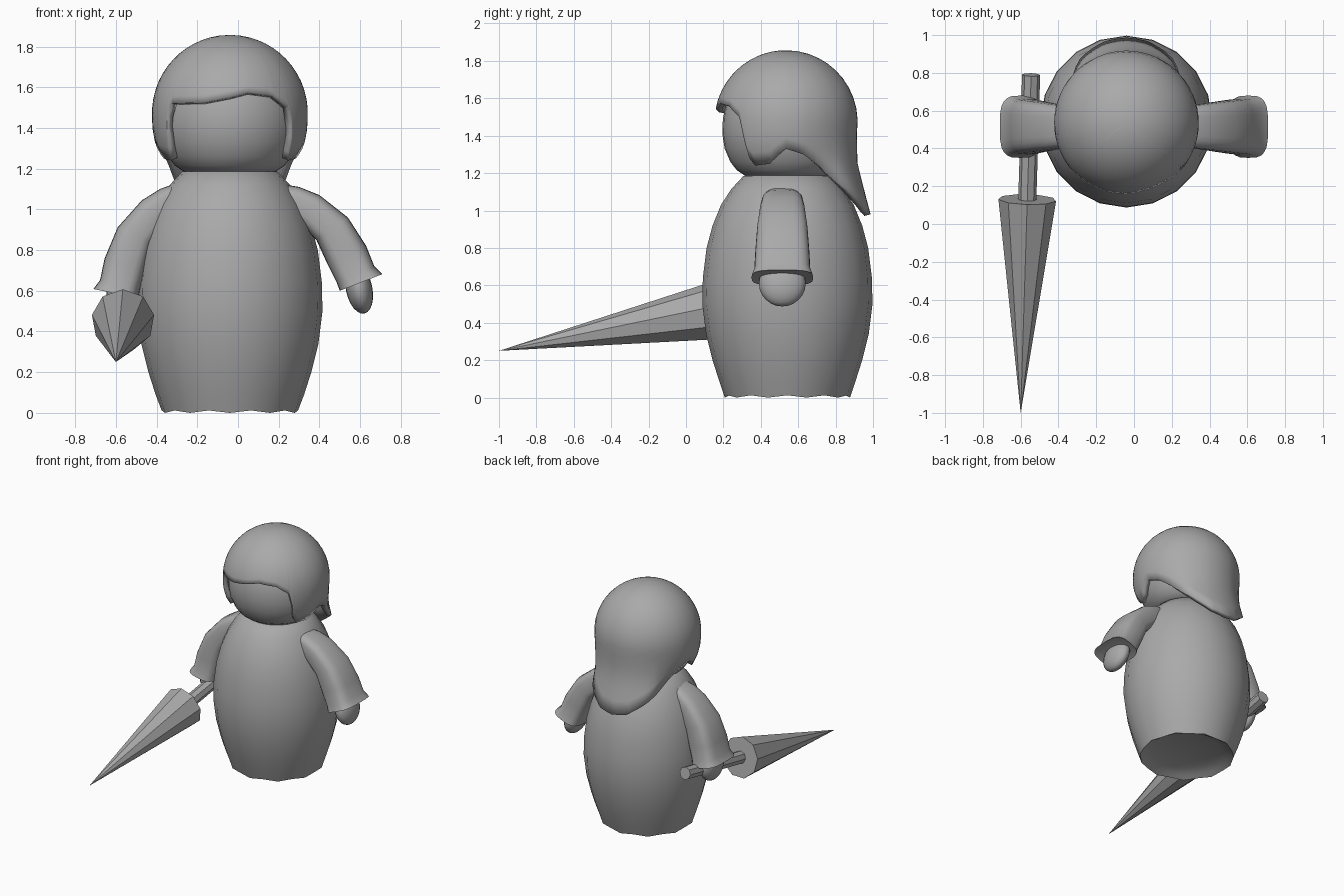
import bpy, bmesh, math
from mathutils import Vector, Matrix

if "Cube" in bpy.data.objects:
    bpy.data.objects.remove(bpy.data.objects["Cube"])

grey = bpy.data.materials.new("plain grey")
grey.diffuse_color = (0.4, 0.4, 0.4, 1)
grey.use_nodes = True
grey.node_tree.nodes["Principled BSDF"].inputs["Base Color"].default_value = grey.diffuse_color
CX, CY = -0.04, 0.542


def finish(name, bm, smooth=40):
    bmesh.ops.recalc_face_normals(bm, faces=bm.faces)
    me = bpy.data.meshes.new(name)
    bm.to_mesh(me)
    bm.free()
    ob = bpy.data.objects.new(name, me)
    bpy.context.collection.objects.link(ob)
    me.materials.append(grey)
    if smooth:
        bpy.ops.object.select_all(action='DESELECT')
        ob.select_set(True)
        bpy.context.view_layer.objects.active = ob
        bpy.ops.object.shade_smooth_by_angle(angle=math.radians(smooth))
    return ob


def loft(rings, caps=True):
    """Bridge closed rings of points, optionally capping both ends."""
    bm = bmesh.new()
    vs = [[bm.verts.new(p) for p in r] for r in rings]
    n = len(vs[0])
    for a, b in zip(vs, vs[1:]):
        for i in range(n):
            j = (i + 1) % n
            bm.faces.new((a[i], a[j], b[j], b[i]))
    if caps:
        bm.faces.new(vs[0])
        bm.faces.new(vs[-1])
    return bm


def circle(r, z, n, wave=0.0):
    return [(CX + r * math.sin(i * math.tau / n), CY - r * math.cos(i * math.tau / n),
             z + wave * (i % 2)) for i in range(n)]


def interp(keys, x):
    for (x0, y0), (x1, y1) in zip(keys, keys[1:]):
        if x <= x1:
            return y0 + (y1 - y0) * (x - x0) / (x1 - x0)
    return keys[-1][1]


# Round body with slightly wavy hem and a recessed underside
profile = [(0.24, 0.05), (0.30, 0.025), (0.335, 0.0), (0.365, 0.09), (0.40, 0.2), (0.435, 0.34),
           (0.455, 0.5), (0.452, 0.64), (0.432, 0.8), (0.40, 0.92), (0.355, 1.03),
           (0.30, 1.115), (0.235, 1.185), (0.15, 1.2)]
finish("body", loft([circle(r, z, 20, 0.012 if z == 0 else 0) for r, z in profile]), 50)

# Head
head = [(0.14, 1.17), (0.225, 1.185), (0.27, 1.215), (0.305, 1.26), (0.335, 1.33), (0.348, 1.41),
        (0.345, 1.49), (0.325, 1.58), (0.27, 1.68), (0.15, 1.77)]
finish("head", loft([circle(r, z, 32) for r, z in head]), 60)

# Hood: a shell whose lower edge height depends on the direction around the head
side = [(60, 1.24), (75, 1.25), (90, 1.33), (105, 1.3), (120, 1.235), (135, 1.15),
        (150, 1.07), (165, 1.0), (180, 0.98)]
edge = [(-a, z) for a, z in reversed(side)] + [
    (-56, 1.3), (-53, 1.46), (-49, 1.52), (-20, 1.525), (0, 1.55), (15, 1.575),
    (35, 1.56), (49, 1.5), (53, 1.4), (56, 1.28)] + side
ZC, R, TOP = 1.472, 0.383, 1.857
tail = [(0.98, 0.452), (1.1, 0.42), (1.25, 0.382), (1.4, 0.378), (1.472, 0.383)]


def hood_radius(az, z):
    if z >= ZC:
        return math.sqrt(max(0.0, R * R - ((z - ZC) * R / (TOP - ZC)) ** 2))
    front = R * max(0.05, 1 - ((ZC - z) / R) ** 2.4) ** (1 / 2.4) if z > ZC - R else 0.3
    w = min(1, max(0, (abs(az) - 95) / 50))
    w = w * w * (3 - 2 * w)
    return front * (1 - w) + interp(tail, z) * w


azimuths = sorted(set(range(-180, 180, 6)) | {a for a, _ in edge if a < 180})
rings = []
for k in range(1, 17):
    ring = []
    for az in azimuths:
        z = TOP - (TOP - interp(edge, az)) * (k / 16) ** 1.8
        r, a = hood_radius(az, z), math.radians(az)
        ring.append((CX + r * math.sin(a), CY - 0.007 - r * math.cos(a), z))
    rings.append(ring)
bm = loft(rings, caps=False)
bm.verts.ensure_lookup_table()
top_ring = bm.verts[:len(azimuths)]
pole = bm.verts.new((CX, CY - 0.007, TOP))
for i, v in enumerate(top_ring):
    bm.faces.new((pole, v, top_ring[(i + 1) % len(top_ring)]))
hood = finish("hood", bm, 50)
thick = hood.modifiers.new("thickness", 'SOLIDIFY')
thick.thickness, thick.offset = 0.035, -1

# Sleeves: rounded sections given by outer point, inner point and half depth
sections = [((0.24, 1.12), (0.2, 0.97), 0.095), ((0.30, 1.11), (0.25, 0.95), 0.11),
            ((0.40, 1.07), (0.31, 0.92), 0.12), ((0.54, 0.96), (0.385, 0.85), 0.135),
            ((0.63, 0.82), (0.44, 0.73), 0.145), ((0.67, 0.72), (0.485, 0.64), 0.15),
            ((0.71, 0.682), (0.5, 0.6), 0.165), ((0.66, 0.672), (0.525, 0.615), 0.12)]
AY = 0.515


def rounded(outer, inner, depth, n=24):
    o, i = Vector((outer[0], AY, outer[1])), Vector((inner[0], AY, inner[1]))
    pts = []
    for k in range(n):
        c, s = math.cos(k * math.tau / n), math.sin(k * math.tau / n)
        u, v = (math.copysign(abs(t) ** 0.6, t) for t in (c, s))
        pts.append((o + i) / 2 + (o - i) / 2 * u + Vector((0, depth * v, 0)))
    return pts


# The left arm is mirrored about the body and hangs a little lower
pivot = Vector((-0.33, AY, 1.1))
mirror = Matrix.Translation((2 * CX, 0, 0)) @ Matrix.Scale(-1, 4, (1, 0, 0))
lower = (Matrix.Translation(pivot) @ Matrix.Rotation(math.radians(-10), 4, 'Y')
         @ Matrix.Translation(-pivot))
for label, mat in (("right", Matrix.Identity(4)), ("left", lower @ mirror)):
    bm = loft([rounded(*s) for s in sections])
    bm.transform(mat)
    finish(label + "_sleeve", bm, 55)
    bm = bmesh.new()
    bmesh.ops.create_uvsphere(bm, u_segments=20, v_segments=12, radius=1)
    bm.transform(mat @ Matrix.Translation((0.595, AY, 0.61))
                 @ Matrix.Rotation(math.radians(-12), 4, 'Y')
                 @ Matrix.Diagonal((0.065, 0.125, 0.125, 1)))
    finish(label + "_hand", bm)

# Lance: faceted cone with a thin grip through the left hand
tip, base = Vector((-0.6, -1.0, 0.25)), Vector((-0.565, 0.13, 0.455))
axis = (base - tip).normalized()


def rod(name, start, end, r0, r1, sides):
    bm = bmesh.new()
    bmesh.ops.create_cone(bm, cap_ends=True, segments=sides, radius1=r0, radius2=r1,
                          depth=(end - start).length)
    bm.transform(Matrix.Translation((start + end) / 2)
                 @ axis.to_track_quat('Z', 'Y').to_matrix().to_4x4())
    finish(name, bm, 0)


rod("lance_cone", tip, base, 0.0, 0.155, 9)
rod("lance_grip", base, tip + axis * 1.82, 0.048, 0.048, 8)
